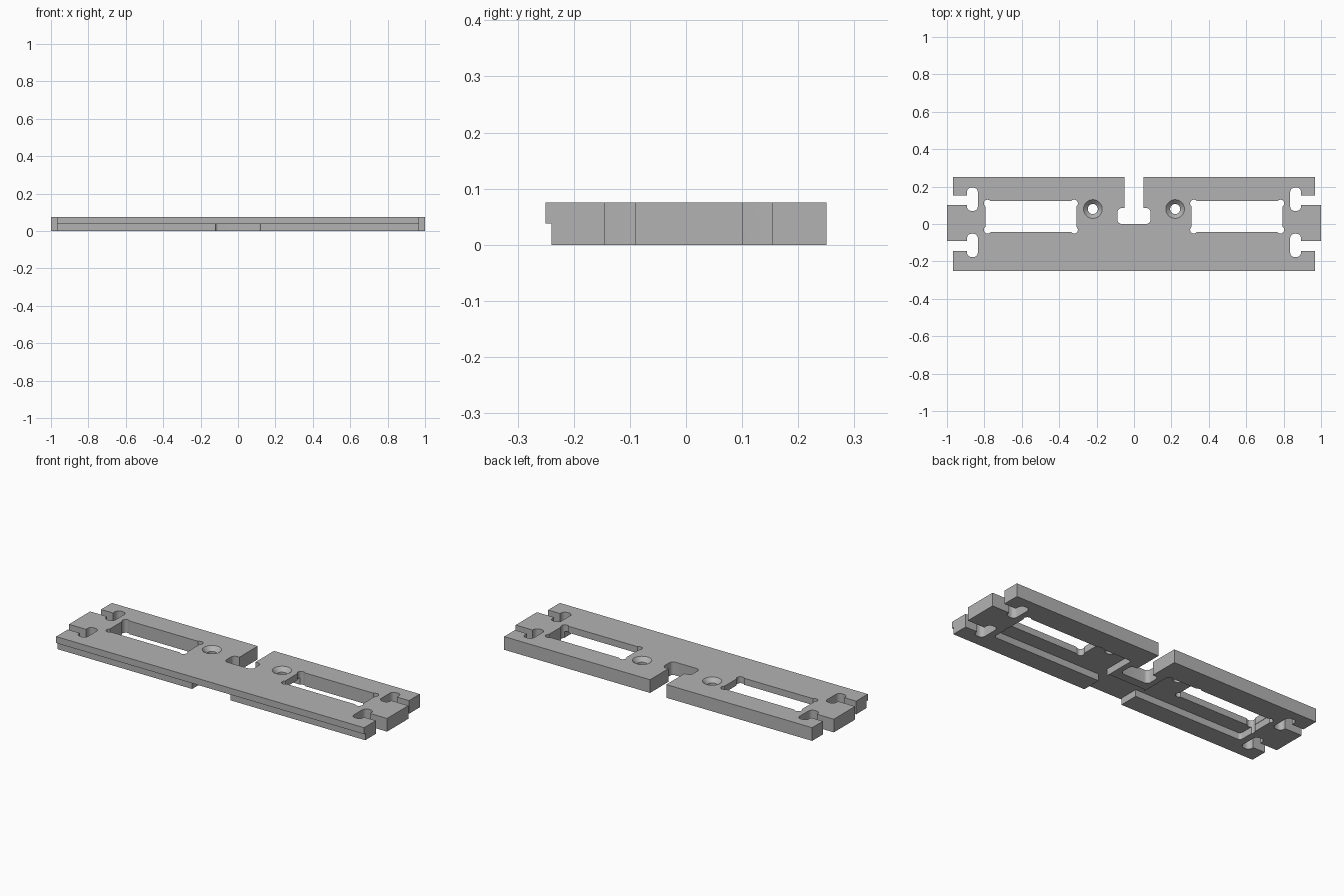
import bpy, bmesh, math

if "Cube" in bpy.data.objects:
    bpy.data.objects.remove(bpy.data.objects["Cube"])

TOP, LEDGE = 0.075, 0.038

grey = bpy.data.materials.new("plain grey")
grey.diffuse_color = (0.45, 0.45, 0.45, 1)
grey.use_nodes = True
grey.node_tree.nodes["Principled BSDF"].inputs["Base Color"].default_value = grey.diffuse_color


def prism(name, pts, z0, z1):
    bm = bmesh.new()
    face = bm.faces.new([bm.verts.new((x, y, z0)) for x, y in pts])
    ext = bmesh.ops.extrude_face_region(bm, geom=[face])
    for v in ext["geom"]:
        if isinstance(v, bmesh.types.BMVert):
            v.co.z = z1
    bmesh.ops.recalc_face_normals(bm, faces=bm.faces[:])
    me = bpy.data.meshes.new(name)
    bm.to_mesh(me)
    bm.free()
    ob = bpy.data.objects.new(name, me)
    bpy.context.collection.objects.link(ob)
    return ob


def rect(x0, x1, y0, y1, r=0.0, n=6):
    x0, x1 = min(x0, x1), max(x0, x1)
    if r == 0:
        return [(x0, y0), (x1, y0), (x1, y1), (x0, y1)]
    pts = []
    for cx, cy, a in ((x1 - r, y1 - r, 0), (x0 + r, y1 - r, 90),
                      (x0 + r, y0 + r, 180), (x1 - r, y0 + r, 270)):
        for i in range(n + 1):
            t = math.radians(a + 90 * i / n)
            pts.append((cx + r * math.cos(t), cy + r * math.sin(t)))
    return pts


def circle(cx, cy, r, n=32):
    return [(cx + r * math.cos(2 * math.pi * (i + .5) / n),
             cy + r * math.sin(2 * math.pi * (i + .5) / n)) for i in range(n)]


def subtract(cutter):
    cutter.hide_render = True
    m = plate.modifiers.new("cut", 'BOOLEAN')
    m.operation, m.solver, m.object = 'DIFFERENCE', 'EXACT', cutter
    bpy.context.view_layer.objects.active = plate
    bpy.ops.object.modifier_apply(modifier=m.name)
    bpy.data.objects.remove(cutter)


def cut(pts, z0=-0.05, z1=0.15):
    subtract(prism("cutter", pts, z0, z1))


# plate with a longer tab in the middle of each end
A, B = 0.968, 1.0
right = [(A, -0.25), (A, -0.118), (B, -0.118), (B, 0.126), (A, 0.126), (A, 0.25)]
plate = prism("mounting_plate", right + [(-x, y) for x, y in reversed(right)], 0, TOP)

# front ledge, wiring channel and underside recesses
cut(rect(-1.2, 1.2, -0.4, -0.24), z1=LEDGE)
cut(rect(-0.12, 0.12, -0.5, -0.05, 0.015), z1=LEDGE)
cut(rect(-0.4, 0.4, -0.13, -0.07), z1=LEDGE)
for s in (-1, 1):
    cut(rect(s * 0.12, s * 0.797, -0.13, 0.122, 0.015), z1=LEDGE)

# keyhole notch in the back edge
cut(rect(-0.088, 0.088, 0.0, 0.085, 0.022))
cut(rect(-0.051, 0.051, 0.05, 0.4))

for s in (-1, 1):
    # window with relieved corners
    cut(rect(s * 0.308, s * 0.795, -0.043, 0.122))
    for x in (0.32, 0.783):
        for y in (-0.031, 0.110):
            cut(circle(s * x, y, 0.02, 20))
    # end hooks: narrow slot into a rounded pocket
    for y0, y1, p0, p1 in ((0.101, 0.153, 0.07, 0.195), (-0.145, -0.09, -0.177, -0.052)):
        cut(rect(s * 0.86, s * 1.2, y0, y1))
        cut(rect(s * 0.835, s * 0.893, p0, p1, 0.024))
    # countersunk screw hole
    cut(circle(s * 0.22, 0.08, 0.027))
    cone = prism("sink", circle(s * 0.22, 0.08, 0.026), 0.051, 0.08)
    for v in cone.data.vertices:
        if v.co.z > 0.06:
            v.co.x = s * 0.22 + (v.co.x - s * 0.22) * 0.055 / 0.026
            v.co.y = 0.08 + (v.co.y - 0.08) * 0.055 / 0.026
    subtract(cone)

plate.data.materials.clear()
plate.data.materials.append(grey)
for p in plate.data.polygons:
    p.material_index = 0
bpy.ops.object.select_all(action='DESELECT')
plate.select_set(True)
bpy.context.view_layer.objects.active = plate
bpy.ops.object.shade_smooth_by_angle(angle=math.radians(30))
